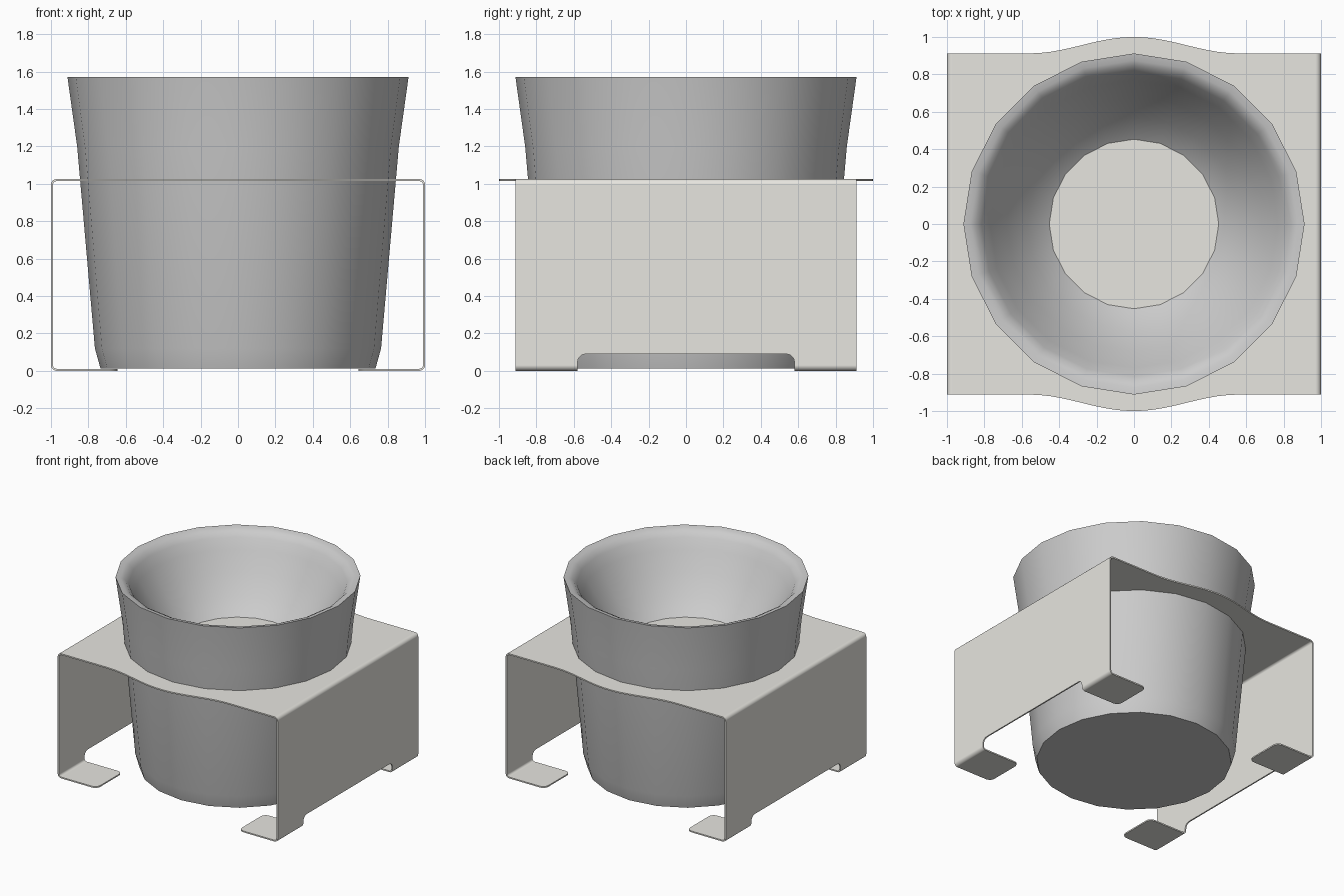
import bpy, bmesh
from math import sin, cos, pi, radians

if "Cube" in bpy.data.objects:
    bpy.data.objects.remove(bpy.data.objects["Cube"])

W, TOP, HW, R, T = 1.0, 1.025, 0.912, 0.03, 0.011   # half length, height, half depth, bend, sheet


def finish(bm, name, thickness=0):
    bmesh.ops.remove_doubles(bm, verts=bm.verts, dist=0.0005)
    bmesh.ops.recalc_face_normals(bm, faces=bm.faces)
    if thickness:
        top = max(bm.faces, key=lambda f: f.calc_center_median().z)
        if top.normal.z < 0:
            bmesh.ops.reverse_faces(bm, faces=bm.faces)
    me = bpy.data.meshes.new(name)
    bm.to_mesh(me)
    bm.free()
    ob = bpy.data.objects.new(name, me)
    bpy.context.collection.objects.link(ob)
    bpy.ops.object.select_all(action='DESELECT')
    bpy.context.view_layer.objects.active = ob
    ob.select_set(True)
    if thickness:
        sol = ob.modifiers.new("thickness", 'SOLIDIFY')
        sol.thickness = thickness
        sol.offset = -1
        sol.use_even_offset = True
        bpy.ops.object.modifier_apply(modifier=sol.name)
    bpy.ops.object.shade_smooth_by_angle(angle=radians(32))
    return ob


def lathe(name, profile, n=20):
    bm = bmesh.new()
    rings = [[bm.verts.new((r * cos(2 * pi * i / n), r * sin(2 * pi * i / n), z))
              for i in range(n)] for r, z in profile]
    for a, b in zip(rings, rings[1:]):
        for i in range(n):
            j = (i + 1) % n
            bm.faces.new((a[i], a[j], b[j], b[i]))
    bm.faces.new(rings[0])
    bm.faces.new(rings[-1])
    return finish(bm, name)


def arc(cx, cy, r, a0, a1, n=5):
    return [(cx + r * cos(radians(a0 + (a1 - a0) * i / n)),
             cy + r * sin(radians(a0 + (a1 - a0) * i / n))) for i in range(n + 1)]


# Cup: tapered outside, soft rim, rounded bowl inside
lathe("cup", [(0.735, 0.012), (0.765, 0.12), (0.86, 1.2), (0.912, 1.572),
              (0.875, 1.566), (0.845, 1.551), (0.815, 1.515), (0.77, 1.435),
              (0.68, 1.285), (0.57, 1.136), (0.45, 1.022), (0.25, 0.91), (0.1, 0.88)])

# Bent sheet stand
bm = bmesh.new()


def face(pts):
    bm.faces.new([bm.verts.new(p) for p in pts])


def bend(pts, y0, y1):
    for (xa, za), (xb, zb) in zip(pts, pts[1:]):
        face([(xa, y0, za), (xa, y1, za), (xb, y1, zb), (xb, y0, zb)])


# Top plate with a bulge at the front and back edges
N = 20
edge = [(-W + R, HW)] + [(x, HW + 0.044 * (1 + cos(pi * x / 0.56)))
                         for x in [-0.56 + 1.12 * i / N for i in range(N + 1)]] + [(W - R, HW)]
face([(x, y, TOP) for x, y in edge] + [(-x, -y, TOP) for x, y in edge])

NY, NZ, NR = 0.58, 0.09, 0.045      # foot inner edge, notch height, notch corner
FX, FR = 0.645, 0.045               # foot tip and its corner radius
for s in (-1, 1):
    # Upper bend
    bend([(s * x, z) for x, z in arc(W - R, TOP - R, R, 90, 0)], -HW, HW)
    # Side panel with a notch between the feet
    notch = [(NY, R)] + arc(NY - NR, NZ - NR, NR, 0, 90)
    panel = [(HW, TOP - R), (HW, R)] + notch
    panel += [(-y, z) for y, z in reversed(panel)]
    face([(s * W, y, z) for y, z in panel])
    # Lower bends and rounded feet
    for t in (-1, 1):
        bend([(s * x, z) for x, z in arc(W - R, R, R, 0, -90)], t * NY, t * HW)
        foot = [(W - R, NY), (W - R, HW)]
        foot += arc(FX + FR, HW - FR, FR, 90, 180) + arc(FX + FR, NY + FR, FR, 180, 270)
        face([(s * x, t * y, 0) for x, y in foot])

stand = finish(bm, "stand", T)
# Keep the large panels flat while the bends stay smooth
wn = stand.modifiers.new("flat_panels", 'WEIGHTED_NORMAL')
wn.keep_sharp = True
wn.weight = 100

mat = bpy.data.materials.new("warm_grey")
mat.diffuse_color = (0.8, 0.79, 0.745, 1)
mat.use_nodes = True
mat.node_tree.nodes["Principled BSDF"].inputs["Base Color"].default_value = mat.diffuse_color
stand.data.materials.append(mat)
